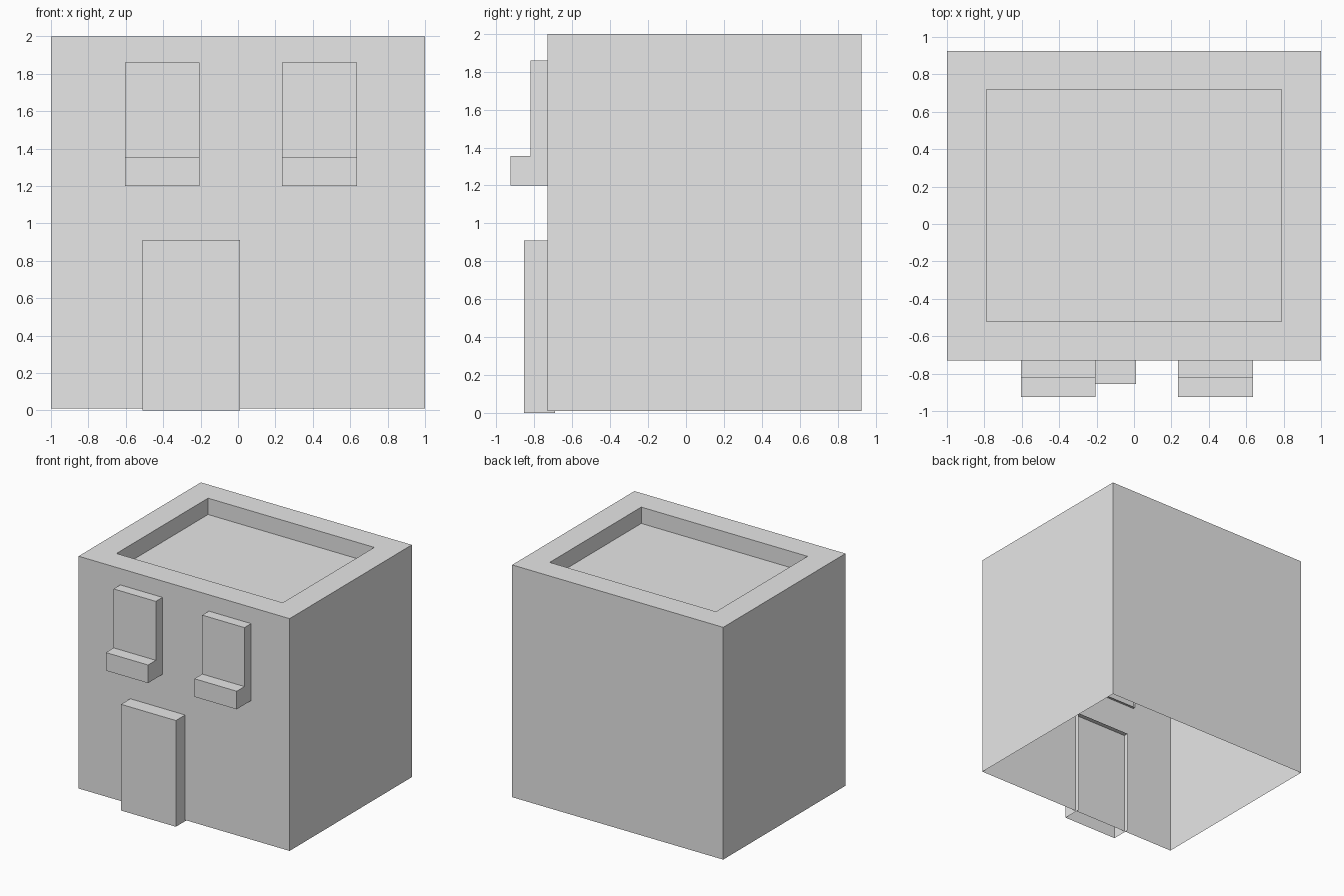
import bpy
import bmesh
from mathutils import Vector

cube = bpy.data.objects.get("Cube")
if cube:
    bpy.data.objects.remove(cube, do_unlink=True)

# One plain grey for the whole building
grey = bpy.data.materials.new("plain_grey")
grey.use_nodes = True
grey.diffuse_color = (0.8, 0.8, 0.8, 1)
grey.node_tree.nodes["Principled BSDF"].inputs["Base Color"].default_value = grey.diffuse_color


def finish(name, bm):
    mesh = bpy.data.meshes.new(name)
    bm.to_mesh(mesh)
    bm.free()
    mesh.materials.append(grey)
    obj = bpy.data.objects.new(name, mesh)
    bpy.context.collection.objects.link(obj)
    return obj


def box(low, high):
    """Box between two corners."""
    bm = bmesh.new()
    bmesh.ops.create_cube(bm, size=1)
    low, high = Vector(low), Vector(high)
    for v in bm.verts:
        v.co = (low + high) / 2 + v.co * (high - low)
    return bm


def open_side(bm, direction):
    """Remove the faces that look along a direction."""
    bm.normal_update()
    faces = [f for f in bm.faces if f.normal.dot(Vector(direction)) > 0.9]
    bmesh.ops.delete(bm, geom=faces, context="FACES")


# House shell: open underneath, with a sunken roof behind a parapet
bm = box((-1, -0.73, 0.01), (1, 0.925, 2))
open_side(bm, (0, 0, -1))
bm.normal_update()
roof = max(bm.faces, key=lambda f: f.normal.z)
bmesh.ops.inset_region(bm, faces=[roof], thickness=0.1)
for v in roof.verts:
    v.co.x = 0.788 if v.co.x > 0 else -0.788
    v.co.y = 0.72 if v.co.y > 0 else -0.52
floor = bmesh.ops.extrude_face_region(bm, geom=[roof])["geom"]
bmesh.ops.translate(bm, vec=(0, 0, -0.14),
                    verts=[g for g in floor if isinstance(g, bmesh.types.BMVert)])
if roof.is_valid:
    bmesh.ops.delete(bm, geom=[roof], context="FACES_ONLY")
finish("house_shell", bm)

# Door: hollow slab, open behind and underneath
bm = box((-0.51, -0.855, 0), (0.01, -0.69, 0.91))
open_side(bm, (0, 1, 0))
open_side(bm, (0, 0, -1))
finish("door", bm)

# Windows: L-shaped side profile (y, z) of pane and sill, swept across the width
profile = [(-0.71, 1.2), (-0.925, 1.2), (-0.925, 1.355),
           (-0.82, 1.355), (-0.82, 1.86), (-0.71, 1.86)]
for name, left in (("right_window", -0.605), ("left_window", 0.235)):
    bm = bmesh.new()
    side = bm.faces.new([bm.verts.new((left, y, z)) for y, z in profile])
    swept = bmesh.ops.extrude_face_region(bm, geom=[side], use_keep_orig=True)["geom"]
    bmesh.ops.translate(bm, vec=(0.4, 0, 0),
                        verts=[g for g in swept if isinstance(g, bmesh.types.BMVert)])
    bmesh.ops.recalc_face_normals(bm, faces=bm.faces)
    open_side(bm, (0, 1, 0))
    finish(name, bm)
